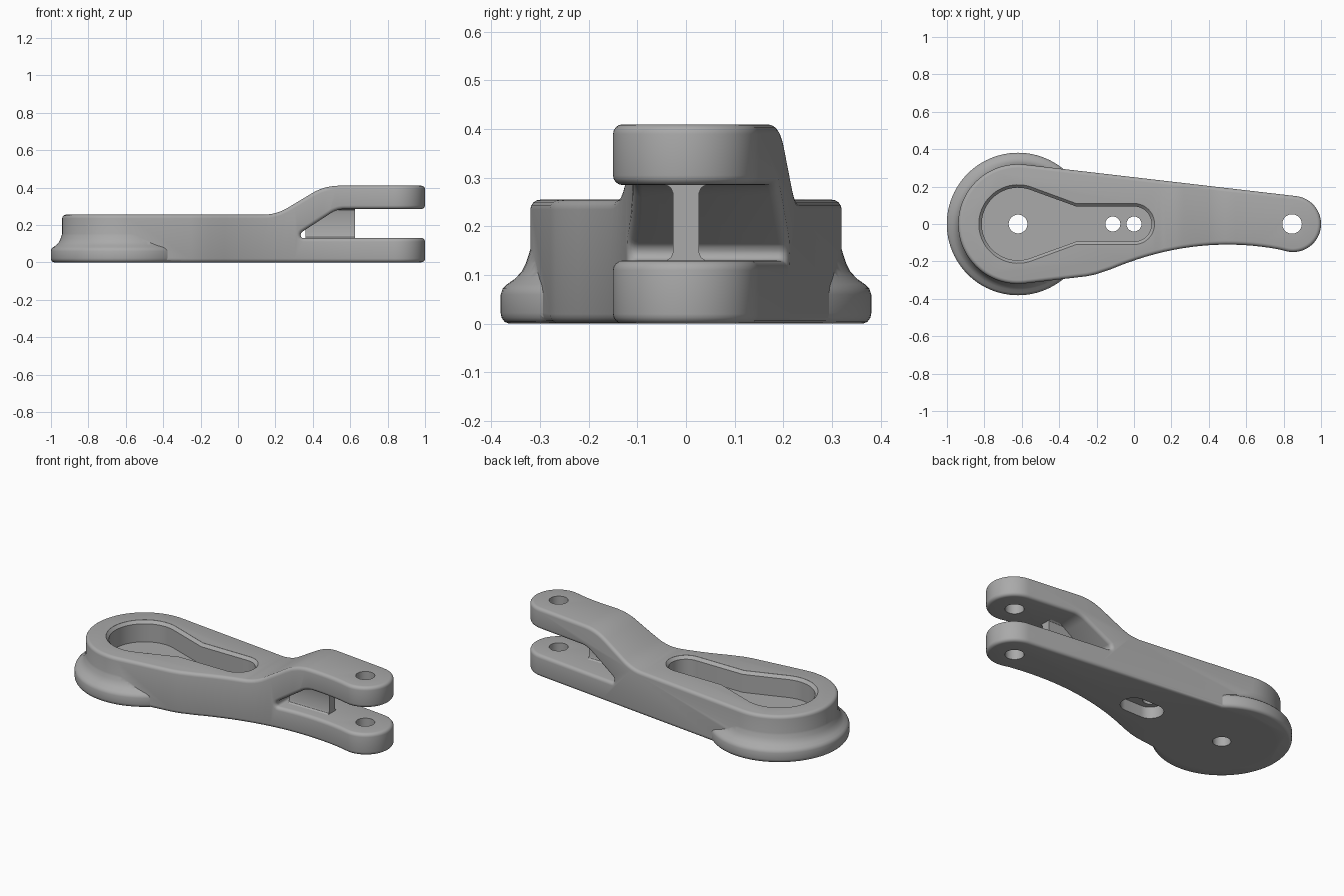
import bpy, bmesh
from math import sin, cos, radians, pi
from mathutils import Vector

if "Cube" in bpy.data.objects:
    bpy.data.objects.remove(bpy.data.objects["Cube"])

metal = bpy.data.materials.new("cast_grey")
metal.use_nodes = True
GREY = (0.4, 0.4, 0.4, 1)
metal.diffuse_color = GREY
metal.node_tree.nodes["Principled BSDF"].inputs["Base Color"].default_value = GREY


def loft(name, rings):
    """Closed solid through rings of equal point count."""
    bm = bmesh.new()
    loops = [[bm.verts.new(p) for p in ring] for ring in rings]
    n = len(loops[0])
    for a, b in zip(loops, loops[1:]):
        for i in range(n):
            j = (i + 1) % n
            bm.faces.new((a[i], a[j], b[j], b[i]))
    bm.faces.new(loops[0][::-1])
    bm.faces.new(loops[-1])
    bmesh.ops.recalc_face_normals(bm, faces=bm.faces)
    mesh = bpy.data.meshes.new(name)
    bm.to_mesh(mesh)
    bm.free()
    mesh.materials.append(metal)
    obj = bpy.data.objects.new(name, mesh)
    bpy.context.collection.objects.link(obj)
    return obj


def prism_z(name, outline, z0, z1):
    return loft(name, [[(x, y, z) for x, y in outline] for z in (z0, z1)])


def arc(cx, r, a0, a1, n):
    return [(cx + r * cos(radians(a0 + (a1 - a0) * i / n)),
             r * sin(radians(a0 + (a1 - a0) * i / n))) for i in range(n + 1)]


def rounded(corners, segs=6):
    """Polygon with each corner (x, z, trim) replaced by a curve."""
    out = []
    for i, (x, z, trim) in enumerate(corners):
        c = Vector((x, z))
        if not trim:
            out.append(c)
            continue
        prev = Vector(corners[i - 1][:2])
        nxt = Vector(corners[(i + 1) % len(corners)][:2])
        p, q = c + (prev - c).normalized() * trim, c + (nxt - c).normalized() * trim
        for k in range(segs + 1):
            t = k / segs
            out.append(p * (1 - t) ** 2 + c * 2 * t * (1 - t) + q * t * t)
    return out


def bake(obj):
    """Replace the mesh by its modified result."""
    graph = bpy.context.evaluated_depsgraph_get()
    graph.update()
    mesh = bpy.data.meshes.new_from_object(obj.evaluated_get(graph))
    obj.modifiers.clear()
    obj.data = mesh


def combine(obj, other, operation):
    mod = obj.modifiers.new("combine", "BOOLEAN")
    mod.operation, mod.object, mod.solver = operation, other, "EXACT"
    bake(obj)
    bpy.data.objects.remove(other)


# Arm: plan outline with a concave front edge
BIG, SMALL = -0.62, 0.85
outline = arc(BIG, 0.32, 83.4, 276.6, 48)
outline += [(-0.25, -0.279), (-0.2, -0.268), (-0.16, -0.254)]
outline += [(x, -0.11 - 0.34 * (x - 0.5) ** 2)
            for x in [-0.12 + 0.94 * i / 20 for i in range(20)]]
outline += arc(SMALL, 0.15, -100, 83.4, 36)
arm = prism_z("lever_arm", outline, 0, 0.6)

# Side profile: stepped top and open fork
side = rounded([
    (-1.2, 0, 0), (1.2, 0, 0), (1.2, 0.13, 0),
    (0.335, 0.13, 0.015), (0.335, 0.158, 0.012), (0.53, 0.285, 0.04),
    (1.2, 0.285, 0), (1.2, 0.41, 0), (0.463, 0.41, 0.08),
    (0.205, 0.255, 0.07), (-1.2, 0.255, 0)])
profile = loft("side_profile", [[(p.x, y, p.y) for p in side] for y in (-0.6, 0.6)])
combine(arm, profile, "INTERSECT")

# Rounded casting edges
weld = arm.modifiers.new("weld", "WELD")
weld.merge_threshold = 0.004
bevel = arm.modifiers.new("round", "BEVEL")
bevel.width, bevel.segments = 0.02, 4
bevel.limit_method, bevel.angle_limit = "ANGLE", radians(42)
bevel.use_clamp_overlap = False
bake(arm)

# Round flange with a concave fillet up to the arm
flange_profile = [(0.363, 0), (0.373, 0.004), (0.379, 0.012), (0.381, 0.022),
                  (0.381, 0.06), (0.377, 0.072), (0.368, 0.081), (0.352, 0.092),
                  (0.338, 0.107), (0.329, 0.125), (0.323, 0.143), (0.318, 0.16)]
flange = loft("flange", [[(x, y, z) for x, y in arc(BIG, r, 0, 356.25, 95)]
                         for r, z in flange_profile])
combine(arm, flange, "UNION")


# Keyhole pocket with a chamfered lip
def keyhole(d, z):
    pts = arc(BIG, 0.21 - d, 70, 290, 40) + [(-0.31, d - 0.11)]
    pts += arc(0, 0.11 - d, -90, 90, 24) + [(-0.31, 0.11 - d)]
    return [(x, y, z) for x, y in pts]


pocket = loft("pocket", [keyhole(d, z) for d, z in
                         ((0.016, 0.13), (0.016, 0.238), (0, 0.2545), (0, 0.32))])
combine(arm, pocket, "DIFFERENCE")

# Through holes and the slotted recess underneath
for x, r in ((BIG, 0.05), (-0.113, 0.04), (0, 0.04), (SMALL - 0.005, 0.052)):
    combine(arm, prism_z("bore", arc(x, r, 0, 352.5, 47), -0.1, 0.6), "DIFFERENCE")
recess = arc(-0.113, 0.075, 90, 270, 20) + arc(0, 0.075, -90, 90, 20)
combine(arm, prism_z("recess", recess, -0.1, 0.07), "DIFFERENCE")

# Web between the fork plates, flared into both
half = [(0.04, 0.11), (0.04, 0.13), (0.031, 0.136), (0.027, 0.146),
        (0.027, 0.269), (0.031, 0.279), (0.04, 0.285), (0.04, 0.3)]
section = half + [(-y, z) for y, z in reversed(half)]
web = loft("fork_web", [[(x, y, z) for y, z in section] for x in (0.36, 0.625)])

# Smooth shading with sharp corners kept
for obj in (arm, web):
    bpy.ops.object.select_all(action="DESELECT")
    obj.select_set(True)
    bpy.context.view_layer.objects.active = obj
    bpy.ops.object.shade_smooth_by_angle(angle=radians(32))
